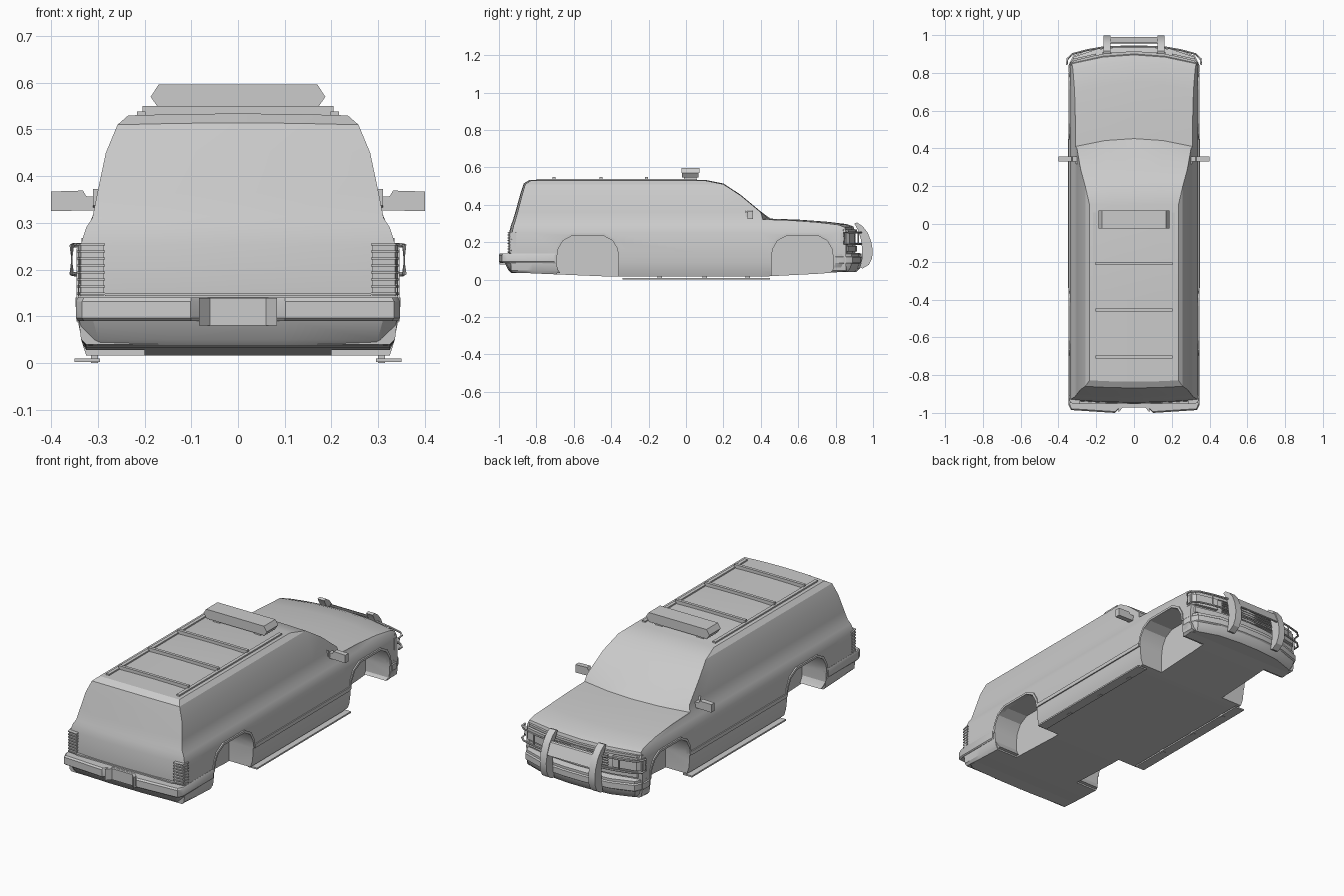
import bpy, bmesh
from mathutils import Vector

if "Cube" in bpy.data.objects:
    bpy.data.objects.remove(bpy.data.objects["Cube"])


def finish(name, bm, angle=0.5):
    bmesh.ops.remove_doubles(bm, verts=bm.verts, dist=0.0004)
    bmesh.ops.recalc_face_normals(bm, faces=bm.faces)
    me = bpy.data.meshes.new(name)
    bm.to_mesh(me)
    bm.free()
    ob = bpy.data.objects.new(name, me)
    bpy.context.collection.objects.link(ob)
    if angle:
        smooth(ob, angle)
    return ob


def smooth(ob, angle):
    bpy.ops.object.select_all(action='DESELECT')
    ob.select_set(True)
    bpy.context.view_layer.objects.active = ob
    bpy.ops.object.shade_smooth_by_angle(angle=angle)


def loft(bm, rings, caps=True):
    vs = [[bm.verts.new(p) for p in r] for r in rings]
    n = len(vs[0])
    for a, b in zip(vs, vs[1:]):
        for i in range(n):
            bm.faces.new((a[i], a[(i + 1) % n], b[(i + 1) % n], b[i]))
    if caps:
        bm.faces.new(vs[0])
        bm.faces.new(vs[-1])


def prism(bm, poly, axis, a, b):
    def put(p, t):
        q = list(p)
        q.insert(axis, t)
        return q
    loft(bm, [[put(p, t) for p in poly] for t in (a, b)])


def box(bm, x0, x1, y0, y1, z0, z1):
    prism(bm, [(x0, y0), (x1, y0), (x1, y1), (x0, y1)], 2, z0, z1)


def tube(bm, pts, r, n=6):
    import math
    rings = []
    for i, p in enumerate(pts):
        d = (Vector(pts[min(i + 1, len(pts) - 1)]) - Vector(pts[max(i - 1, 0)])).normalized()
        u = d.cross(Vector((0.1, 0.2, 1)) if abs(d.z) < 0.9 else Vector((1, 0, 0))).normalized()
        w = d.cross(u)
        rings.append([Vector(p) + r * (u * math.cos(k * math.tau / n) + w * math.sin(k * math.tau / n))
                      for k in range(n)])
    loft(bm, rings)


def lerp(tab, t):
    for (a, u), (b, v) in zip(tab, tab[1:]):
        if t <= b:
            return u + (v - u) * max(0, t - a) / (b - a)
    return tab[-1][1]


# Body shell: one side profile clipped to the roofline at each station
side = [(.015, .325), (.05, .336), (.09, .341), (.14, .342), (.25, .338), (.29, .325),
        (.31, .312), (.36, .302), (.45, .283), (.51, .258), (.53, .235)]
stations = [(-.95, .14), (-.945, .25), (-.935, .29), (-.927, .31), (-.912, .36), (-.887, .45),
            (-.868, .51), (-.835, .53), (-.4, .53), (.1, .53), (.2, .51), (.292, .45), (.40, .36),
            (.452, .322), (.6, .317), (.75, .306), (.86, .293), (.895, .28), (.905, .25), (.905, .14)]
floor = [(-.95, .04), (-.7, .026), (-.4, .016), (.45, .016), (.8, .034), (.91, .045)]
bm = bmesh.new()
rings = []
for y, zt in stations:
    zb = lerp(floor, y)
    bow = -.05 if y > .4 else .015 if y < -.8 else 0
    half = []
    for z, _ in side:
        z = min(z, zt)
        x = lerp(side, z)
        half.append((x, max(z, zb)))
    top = half[-1]
    half += [(top[0] * .5, top[1] + .003)]
    pts = half + [(0, top[1] + .004)] + [(-x, z) for x, z in reversed(half)]
    rings.append([(x, y + bow * (x / .34) ** 2, z) for x, z in pts])
loft(bm, rings)
body = finish("body_shell", bm, None)

# Wheel wells cut into the shell
arch = [(-.165, .12), (-.158, .165), (-.133, .208), (-.085, .234),
        (.085, .234), (.133, .208), (.158, .165), (.165, .12)]
bm = bmesh.new()
for c in (-.525, .622):
    for s in (1, -1):
        prism(bm, [(c - .165, -.05)] + [(c + y, z) for y, z in arch] + [(c + .165, -.05)], 0, s * .2, s * .45)
cutter = finish("wheel_well_cutter", bm, None)
cutter.hide_render = True
mod = body.modifiers.new("wells", 'BOOLEAN')
mod.operation, mod.solver, mod.object = 'DIFFERENCE', 'EXACT', cutter
bpy.context.view_layer.objects.active = body
bpy.ops.object.modifier_apply(modifier=mod.name)
bpy.data.objects.remove(cutter)
smooth(body, 0.4)

# Arch lips and side mouldings
bm = bmesh.new()
for s in (1, -1):
    for c in (-.525, .622):
        inner = [(c + y, z) for y, z in arch]
        outer = [(c + y * 1.07, .12 + (z - .12) * 1.1) for y, z in reversed(arch)]
        prism(bm, inner + outer, 0, s * .325, s * .346)
    prism(bm, [(-.35, .12), (.45, .12), (.45, .14), (-.35, .14)], 0, s * .33, s * .348)
finish("arch_lips_and_mouldings", bm)


# Bumpers: plan outlines stacked with small insets
def bumper(name, half, levels):
    plan = half + [(-x, y) for x, y in reversed(half)]
    bm = bmesh.new()
    loft(bm, [[(x * k, y * (1 - (1 - k) * .6), z) for x, y in plan] for z, k in levels])
    return finish(name, bm)


front = [(.30, .797), (.342, .797), (.342, .835), (.318, .885), (.2, .925), (.06, .938)]
bumper("front_bumper", front, [(.042, .955), (.06, .985), (.085, 1), (.09, 1.012), (.12, 1.012),
                               (.125, 1), (.138, 1), (.142, .985)])
rear = [(.30, -.697), (.343, -.697), (.343, -.95), (.33, -.978), (.1, -.993), (.065, -.958), (.03, -.958)]
bumper("rear_bumper", rear, [(.09, 1), (.096, 1.012), (.132, 1.012), (.14, 1)])
bumper("rear_valance", [(.28, -.697), (.342, -.697), (.34, -.94), (.31, -.962), (.1, -.97)],
       [(.036, .94), (.05, .965), (.09, 1)])

# Rear plate holder
bm = bmesh.new()
box(bm, -.06, .06, -.972, -.94, .08, .139)
for s in (1, -1):
    prism(bm, [(s * .06, -.972), (s * .083, -.998), (s * .083, -.94), (s * .06, -.94)], 2, .08, .139)
finish("plate_holder", bm)

# Tail lamps with ribs, and the tailgate lower edge
bm = bmesh.new()
for s in (1, -1):
    prism(bm, [(s * .288, -.948), (s * .336, -.942), (s * .343, -.91), (s * .288, -.91)], 2, .143, .254)
    for i in range(8):
        z = .146 + i * .015
        prism(bm, [(s * .285, -.954), (s * .338, -.948), (s * .346, -.905), (s * .285, -.905)], 2, z, z + .005)
box(bm, -.285, .285, -.953, -.93, .143, .15)
finish("tail_lamps", bm)

# Grille bands and headlamps
bm = bmesh.new()
nose = [(.335, .84), (.318, .866), (.2, .894), (.1, .909), (0, .914)]
for z0, z1 in ((.15, .18), (.255, .268)):
    prism(bm, [(.3, .82)] + nose + [(-x, y) for x, y in nose[-2::-1]] + [(-.3, .82)], 2, z0, z1)
for i in range(5):
    z = .19 + i * .013
    box(bm, -.17, .17, .88, .907, z, z + .005)
finish("grille", bm)
bm = bmesh.new()
for s in (1, -1):
    prism(bm, [(s * .2, .87), (s * .2, .902), (s * .32, .875), (s * .342, .848), (s * .342, .825)], 2, .19, .25)
finish("headlamps", bm)

# Bull bar: crescent uprights, cross plate and lamp guard rails
bm = bmesh.new()
crescent = [(.90, .30), (.915, .305), (.945, .285), (.972, .25), (.99, .205), (.998, .16), (.995, .115),
            (.978, .08), (.945, .06), (.93, .065), (.94, .11), (.942, .16), (.936, .21), (.922, .26)]
for s in (1, -1):
    prism(bm, crescent, 0, s * .124, s * .162)
prism(bm, [(.952, .262), (.962, .258), (.99, .2), (.978, .2)], 0, -.13, .13)
finish("bull_bar", bm)
bm = bmesh.new()
for s in (1, -1):
    loop = [(.15, .938), (.25, .92), (.325, .9), (.352, .875), (.356, .845)]
    top = [(s * x, y, .252) for x, y in loop]
    low = [(s * x, y, .19) for x, y in reversed(loop)]
    tube(bm, top + low, .005)
    tube(bm, [(s * .25, .92, .252), (s * .25, .92, .19)], .004)
for z in (.252, .19):
    tube(bm, [(-.15, .938, z), (.15, .938, z)], .005)
finish("lamp_guards", bm, 0.9)

# Door mirrors and quarter-window trims
bm = bmesh.new()
for s in (1, -1):
    prism(bm, [(s * .30, .327), (s * .40, .325), (s * .40, .367), (s * .332, .369),
               (s * .325, .357), (s * .30, .356)], 1, .33, .358)
    prism(bm, [(.318, .372), (.35, .326), (.318, .337)], 0, s * .29, s * .311)
finish("door_mirrors", bm)

# Roof rack
bm = bmesh.new()
for y in (-.705, -.455, -.21):
    box(bm, -.205, .205, y - .008, y + .008, .53, .55)
for s in (1, -1):
    box(bm, s * .198, s * .216, -.8, .06, .528, .538)
finish("roof_rack", bm)

# Light bar: hexagonal front outline on two feet
bm = bmesh.new()
for k, z0, z1 in ((.0, .545, .572), (.003, .572, .596)):
    tip = .57
    a, b = (z0, tip) if k == 0 else (z1, tip)
    prism(bm, [(-.187, b), (-.17, a), (.17, a), (.187, b)], 1, -.022 - k, .068 + k)
for s in (1, -1):
    box(bm, s * .10, s * .14, -.01, .055, .53, .55)
finish("light_bar", bm)

# Running boards with brackets
bm = bmesh.new()
for s in (1, -1):
    box(bm, s * .296, s * .35, -.34, .45, .002, .010)
    for y in (-.14, .1, .33):
        box(bm, s * .30, s * .315, y - .012, y + .012, .0, .022)
finish("running_boards", bm)
